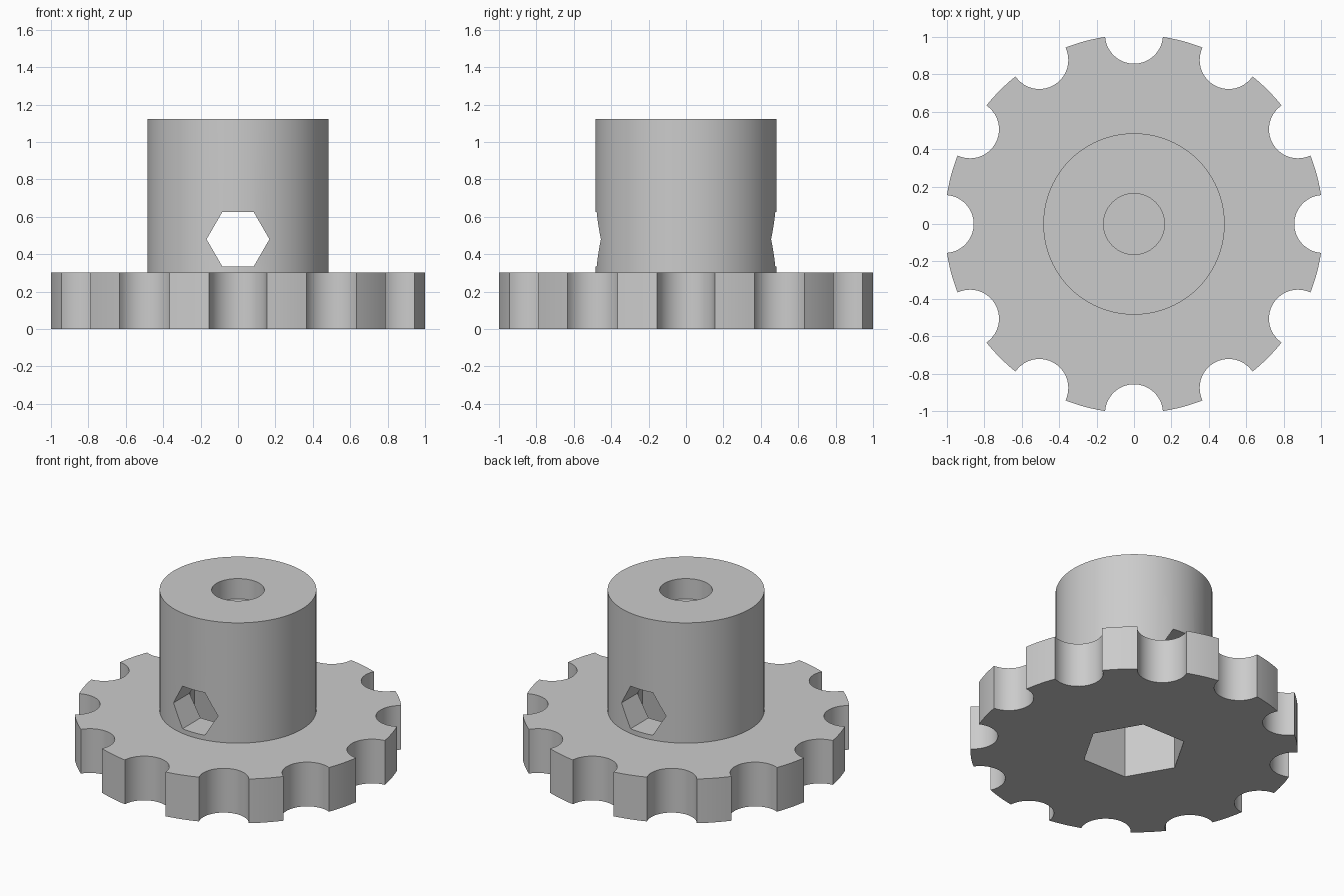
import bpy
import bmesh
from math import sin, cos, pi, asin, radians
from mathutils import Matrix

cube = bpy.data.objects.get("Cube")
if cube:
    bpy.data.objects.remove(cube, do_unlink=True)

# Key sizes
RIM, NOTCH, TEETH = 1.012, 0.155, 12
PLATE_TOP, TOP = 0.302, 1.123

grey = bpy.data.materials.new("plain grey")
grey.use_nodes = True
colour = (0.6, 0.6, 0.6, 1)
grey.diffuse_color = colour
grey.node_tree.nodes["Principled BSDF"].inputs["Base Color"].default_value = colour


def prism(name, outline, z0, z1):
    """Extrude a flat outline from z0 up to z1."""
    bm = bmesh.new()
    base = bm.faces.new([bm.verts.new((x, y, z0)) for x, y in outline])
    out = bmesh.ops.extrude_face_region(bm, geom=[base])
    top = [v for v in out["geom"] if isinstance(v, bmesh.types.BMVert)]
    bmesh.ops.translate(bm, verts=top, vec=(0, 0, z1 - z0))
    bmesh.ops.recalc_face_normals(bm, faces=bm.faces)
    mesh = bpy.data.meshes.new(name)
    bm.to_mesh(mesh)
    bm.free()
    mesh.materials.append(grey)
    obj = bpy.data.objects.new(name, mesh)
    bpy.context.collection.objects.link(obj)
    return obj


def ring(radius, sides):
    return [(radius * cos(2 * pi * i / sides), radius * sin(2 * pi * i / sides))
            for i in range(sides)]


def notched_wheel():
    """Round outline with scallops bitten out of the rim."""
    pts = []
    half = 2 * asin(NOTCH / (2 * RIM))      # half angle of one notch
    lean = half / 2                         # notch ends lean inward to the rim
    step = 2 * pi / TEETH
    for k in range(TEETH):
        a = k * step
        cx, cy = RIM * cos(a), RIM * sin(a)
        n = 20
        for i in range(n + 1):
            t = -(pi / 2 + lean) + (pi + 2 * lean) * i / n
            t = a + pi - (t * (pi / 2 - lean) / (pi / 2 + lean))
            pts.append((cx + NOTCH * cos(t), cy + NOTCH * sin(t)))
        m = 6
        for i in range(1, m):
            b = a + half + (step - 2 * half) * i / m
            pts.append((RIM * cos(b), RIM * sin(b)))
    return pts


def cut(target, cutter):
    cutter.hide_render = True
    cutter.hide_viewport = True
    mod = target.modifiers.new(cutter.name, "BOOLEAN")
    mod.operation = "DIFFERENCE"
    mod.solver = "EXACT"
    mod.object = cutter


# Solid parts
wheel = prism("notched_wheel", notched_wheel(), 0, PLATE_TOP)
hub = prism("hub", ring(0.485, 96), PLATE_TOP, TOP)

# Cutters: hexagonal shaft socket, blind top bore, hexagonal cross hole
socket = prism("socket_cutter", ring(0.328, 6), -0.1, 0.93)
bore = prism("bore_cutter", ring(0.163, 64), 0.985, TOP + 0.1)
cross = prism("cross_hole_cutter", ring(0.168, 6), -0.8, 0.8)
cross.data.transform(Matrix.Translation((0, 0, 0.48)) @ Matrix.Rotation(radians(90), 4, "X"))

cut(wheel, socket)
for cutter in (socket, bore, cross):
    cut(hub, cutter)

# Apply the cuts, remove the cutters, then shade
bpy.context.view_layer.update()
graph = bpy.context.evaluated_depsgraph_get()
for obj in (wheel, hub):
    mesh = bpy.data.meshes.new_from_object(obj.evaluated_get(graph))
    obj.modifiers.clear()
    obj.data = mesh
for cutter in (socket, bore, cross):
    bpy.data.objects.remove(cutter, do_unlink=True)
for obj in (wheel, hub):
    bpy.ops.object.select_all(action="DESELECT")
    obj.select_set(True)
    bpy.context.view_layer.objects.active = obj
    bpy.ops.object.shade_smooth_by_angle(angle=radians(25))
